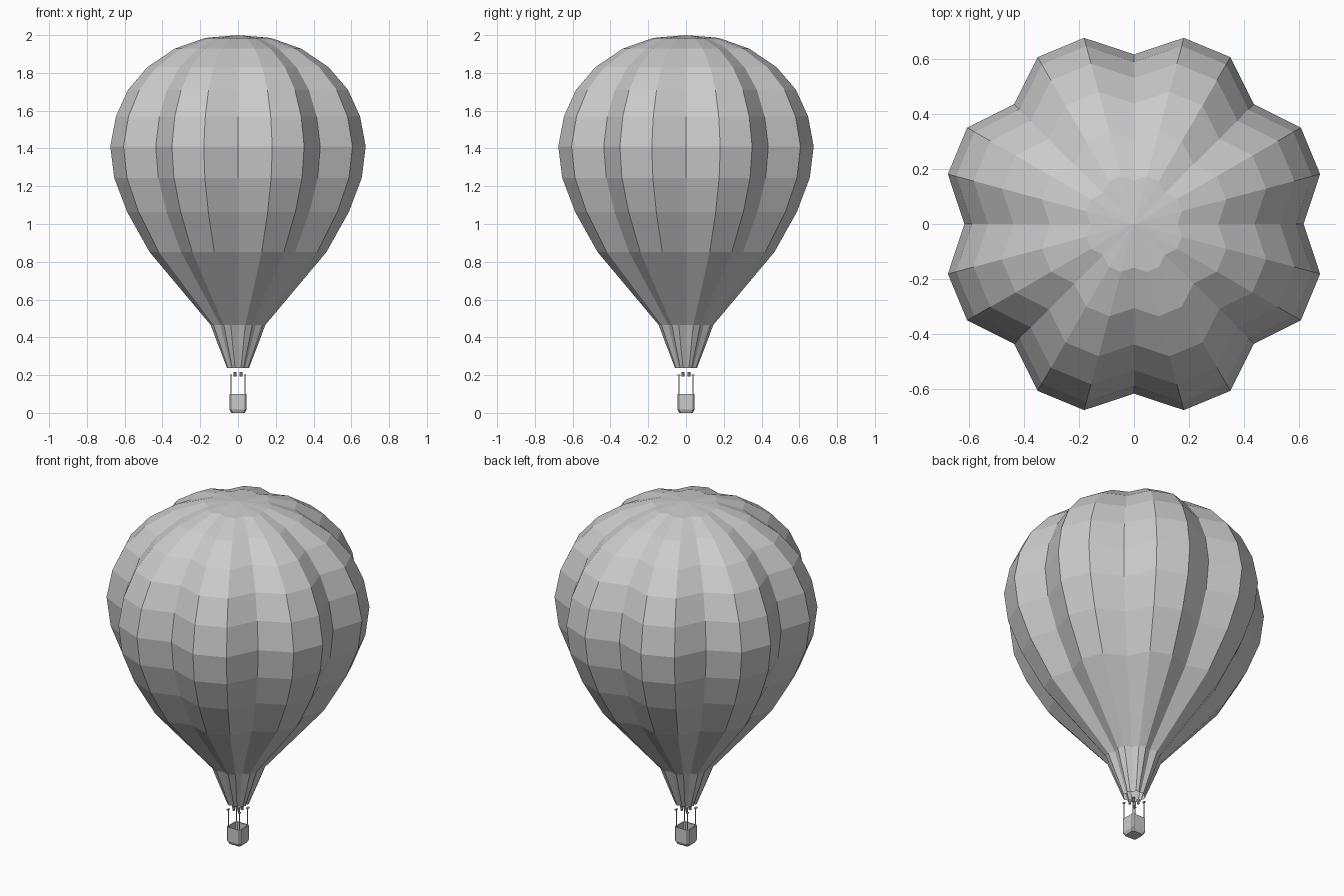
import bpy, bmesh, math
from mathutils import Matrix, Vector

if "Cube" in bpy.data.objects:
    bpy.data.objects.remove(bpy.data.objects["Cube"])


def finish(bm, name):
    bmesh.ops.recalc_face_normals(bm, faces=bm.faces[:])
    me = bpy.data.meshes.new(name)
    bm.to_mesh(me)
    bm.free()
    ob = bpy.data.objects.new(name, me)
    bpy.context.collection.objects.link(ob)
    return ob


def loft(bm, rings):
    """Skin a list of equal-length point rings; returns vertex rings."""
    vs = [[bm.verts.new(p) for p in r] for r in rings]
    for a, b in zip(vs, vs[1:]):
        n = len(a)
        for i in range(n):
            j = (i + 1) % n
            bm.faces.new((a[i], a[j], b[j], b[i]))
    return vs


# Envelope: eight lobes, each with a groove and two ridge lines
profile = [(0.06, 0.237), (0.113, 0.37), (0.15, 0.466), (0.485, 0.852),
           (0.607, 1.063), (0.678, 1.243), (0.70, 1.41), (0.669, 1.57),
           (0.603, 1.71), (0.497, 1.83), (0.347, 1.928), (0.18, 1.985)]


def lobed_ring(r, z):
    pts = []
    for i in range(24):
        a = i * math.tau / 24
        k = r * (0.88 if i % 3 == 0 else 1)
        pts.append((k * math.cos(a), k * math.sin(a), z))
    return pts


bm = bmesh.new()
rings = loft(bm, [lobed_ring(r, z) for r, z in profile])
top = bm.verts.new((0, 0, 2.0))
for i in range(24):
    bm.faces.new((rings[-1][i], rings[-1][(i + 1) % 24], top))
finish(bm, "envelope")


# Basket: hollow box with tapered foot
def square(h, z, c=0.008):
    return [(h, -h + c, z), (h, h - c, z), (h - c, h, z), (-h + c, h, z),
            (-h, h - c, z), (-h, -h + c, z), (-h + c, -h, z), (h - c, -h, z)]


bm = bmesh.new()
rings = loft(bm, [square(h, z) for h, z in
                  [(0.036, 0), (0.045, 0.018), (0.045, 0.1), (0.038, 0.1), (0.038, 0.018)]])
bm.faces.new(rings[0])
bm.faces.new(rings[-1])
finish(bm, "basket")


def rod(bm, x, y, z0, z1, r0, r1, n=6):
    bmesh.ops.create_cone(bm, cap_ends=True, segments=n, radius1=r0, radius2=r1,
                          depth=z1 - z0,
                          matrix=Matrix.Translation((x, y, (z0 + z1) / 2)))


corners = [(sx, sy) for sx in (-1, 1) for sy in (-1, 1)]

# Corner posts with small crosswise caps
bm = bmesh.new()
for sx, sy in corners:
    rod(bm, sx * 0.037, sy * 0.037, 0.09, 0.2, 0.0028, 0.0028)
    bmesh.ops.create_cube(bm, size=1, matrix=Matrix.Translation((sx * 0.037, sy * 0.038, 0.2))
                          @ Matrix.Diagonal(Vector((0.01, 0.016, 0.006, 1))))
finish(bm, "basket_posts")

# Burner cans
bm = bmesh.new()
for sx, sy in corners:
    rod(bm, sx * 0.016, sy * 0.016, 0.192, 0.217, 0.007, 0.009, 8)
finish(bm, "burners")
